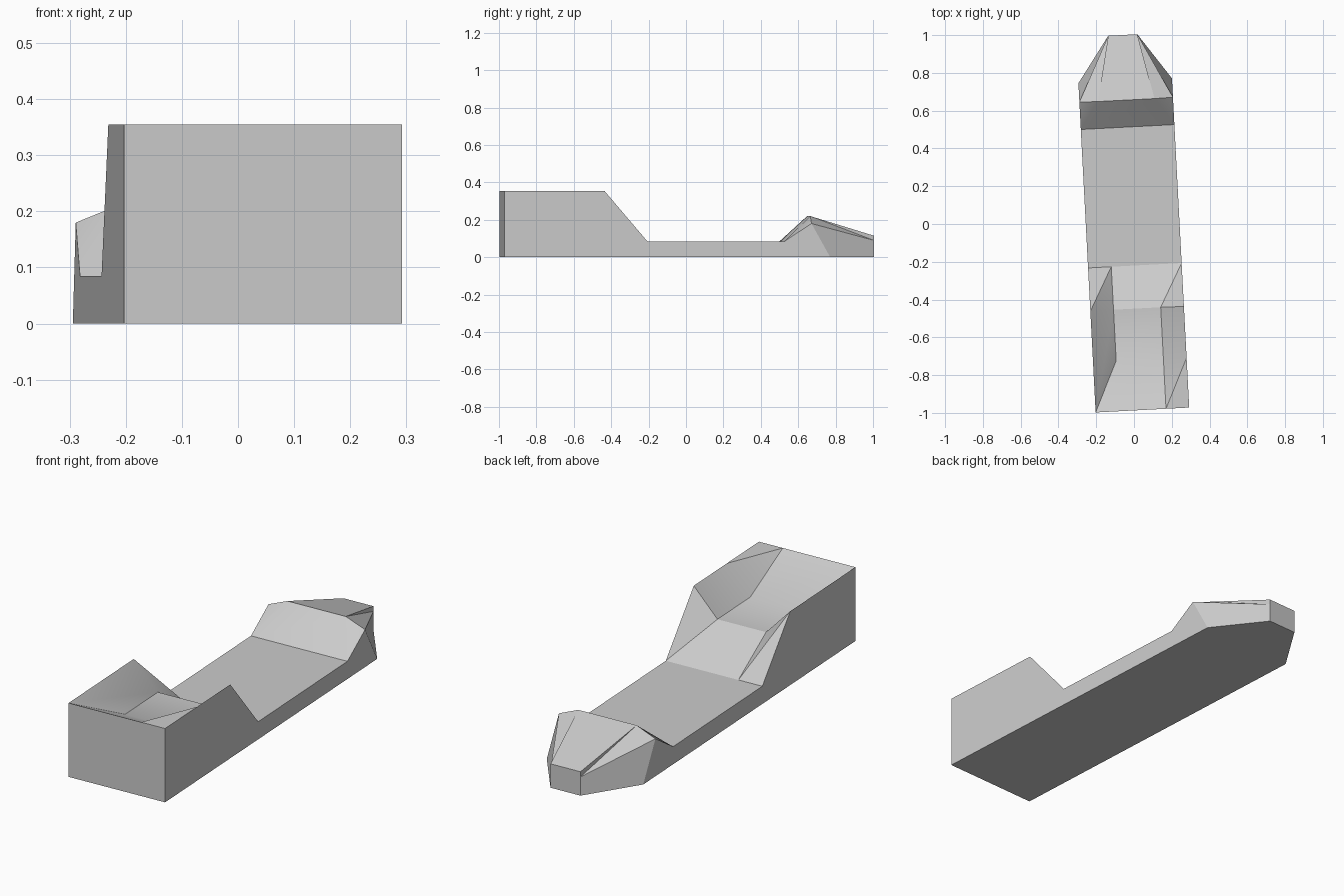
import bpy, bmesh, math
from mathutils import Vector

cube = bpy.data.objects.get("Cube")
if cube:
    bpy.data.objects.remove(cube, do_unlink=True)

# One plain grey for the whole hull
grey = bpy.data.materials.new("plain grey")
grey.use_nodes = True
colour = (0.6, 0.6, 0.6, 1)
grey.diffuse_color = colour
grey.node_tree.nodes["Principled BSDF"].inputs["Base Color"].default_value = colour

half, top, floor, deck = 0.248, 0.355, 0.225, 0.085

# Corner points of one side; each is mirrored to the other side
points = {
    "keel_front": (half, -0.986, 0),
    "rim_front": (half, -0.986, top),
    "rim_back": (half, -0.45, top),
    "deck_front": (half, -0.22, deck),
    "deck_back": (half, 0.514, deck),
    "ridge_outer": (half, 0.659, 0.18),
    "ridge_inner": (0.15, 0.657, 0.22),
    "keel_back": (half, 0.759, 0),
    "tip_low": (0.077, 1.002, 0),
    "tip_mid": (0.077, 1.002, 0.09),
    "tip_top": (0.077, 1.002, 0.115),
    "floor_front": (0.125, -0.718, floor),
    "floor_back": (0.125, -0.448, floor),
}

bm = bmesh.new()
L, R = {}, {}
for name, (x, y, z) in points.items():
    R[name] = bm.verts.new((x, y, z))
    L[name] = bm.verts.new((-x, y, z))

# Points found on one side only
lip = bm.verts.new((0.125, -0.986, top))
notch = bm.verts.new((half, -0.722, top))
step = bm.verts.new((-0.125, -0.22, deck))


def face(*verts):
    bm.faces.new(verts)


def across(a, b):
    """Quad spanning the hull between two mirrored pairs."""
    face(L[a], R[a], R[b], L[b])


# Side walls and nose facets, mirrored
for s, extra in ((L, []), (R, [notch])):
    face(s["keel_front"], s["keel_back"], s["ridge_outer"], s["deck_back"],
         s["deck_front"], s["rim_back"], *extra, s["rim_front"])
    face(s["ridge_outer"], s["keel_back"], s["tip_low"], s["tip_mid"])
    face(s["ridge_outer"], s["tip_mid"], s["ridge_inner"])
    face(s["ridge_inner"], s["tip_mid"], s["tip_top"])
    face(s["deck_back"], s["ridge_outer"], s["ridge_inner"])

# Surfaces crossing the hull
across("deck_back", "ridge_inner")
across("ridge_inner", "tip_top")
across("tip_top", "tip_mid")
across("tip_mid", "tip_low")
across("floor_front", "floor_back")
face(L["deck_front"], step, R["deck_front"], R["deck_back"], L["deck_back"])
face(L["keel_front"], R["keel_front"], R["keel_back"],
     R["tip_low"], L["tip_low"], L["keel_back"])
face(L["keel_front"], R["keel_front"], R["rim_front"], lip, L["rim_front"])

# Sloping ends of the trough
face(L["rim_front"], lip, R["floor_front"], L["floor_front"])
face(L["floor_back"], R["floor_back"], R["deck_front"], step)

# Trough wall on the -x side
face(L["rim_front"], L["floor_front"], L["floor_back"], L["rim_back"])
face(L["rim_back"], L["floor_back"], step)
face(L["rim_back"], step, L["deck_front"])

# Trough wall on the +x side, with its flat corner
face(lip, R["rim_front"], notch)
face(lip, notch, R["floor_front"])
face(notch, R["rim_back"], R["floor_back"], R["floor_front"])
face(R["rim_back"], R["deck_front"], R["floor_back"])

bmesh.ops.recalc_face_normals(bm, faces=bm.faces)
mesh = bpy.data.meshes.new("hull")
bm.to_mesh(mesh)
bm.free()
mesh.materials.append(grey)

hull = bpy.data.objects.new("hull", mesh)
bpy.context.collection.objects.link(hull)
hull.location = Vector((-0.007, 0, 0))
hull.rotation_euler.z = math.radians(3)

bpy.context.view_layer.objects.active = hull
hull.select_set(True)
bpy.ops.object.shade_smooth_by_angle(angle=math.radians(28))
